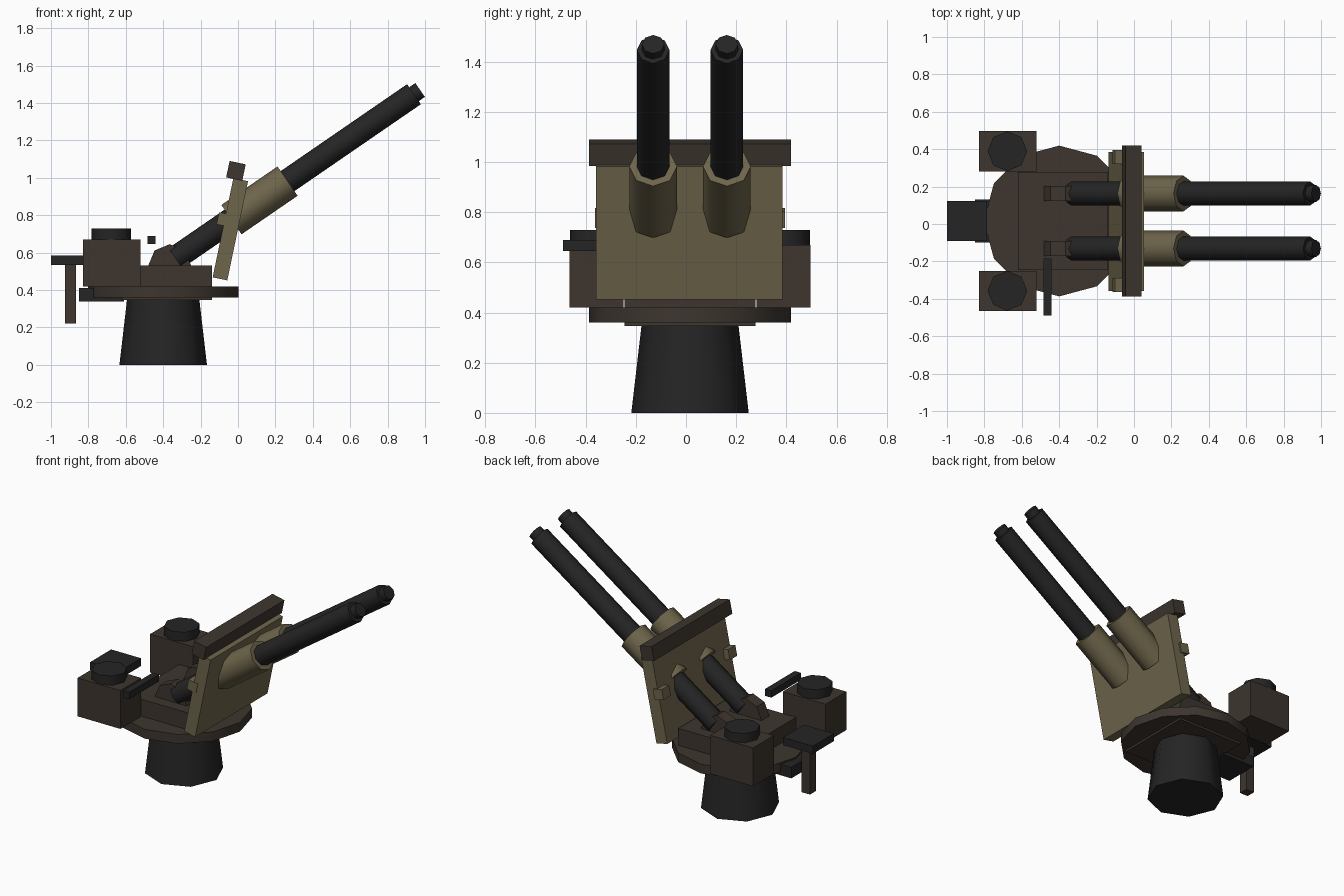
import bpy
from math import radians, sin, cos
from mathutils import Vector

cube = bpy.data.objects.get("Cube")
if cube:
    bpy.data.objects.remove(cube, do_unlink=True)


def make_material(name, color):
    m = bpy.data.materials.new(name)
    m.use_nodes = True
    m.diffuse_color = (*color, 1)
    m.node_tree.nodes["Principled BSDF"].inputs["Base Color"].default_value = (*color, 1)
    return m


GUNMETAL = make_material("dark gunmetal", (0.018, 0.018, 0.019))
BROWN = make_material("dark brown", (0.047, 0.036, 0.028))
OLIVE = make_material("olive", (0.155, 0.130, 0.070))

MID_Y = 0.016          # symmetry plane of the mount
PIVOT_X = -0.4         # turning axis
SIDES = (("left", 1), ("right", -1))


def finish(name, mat):
    ob = bpy.context.object
    ob.name = name
    ob.data.materials.append(mat)
    return ob


def box(name, center, size, mat, tilt=0):
    bpy.ops.mesh.primitive_cube_add(size=1, location=center, rotation=(0, radians(tilt), 0))
    bpy.context.object.scale = size
    bpy.ops.object.transform_apply(location=False, rotation=False, scale=True)
    return finish(name, mat)


def span(name, x, y, z, mat):
    """Upright box given by its limits on each axis."""
    lims = (x, y, z)
    return box(name, [(a + b) / 2 for a, b in lims], [b - a for a, b in lims], mat)


def tube(name, start, end, r1, r2, sides, mat, smooth=True):
    start, end = Vector(start), Vector(end)
    axis = end - start
    tilt = Vector((0, 0, 1)).rotation_difference(axis).to_euler()
    bpy.ops.mesh.primitive_cone_add(vertices=sides, radius1=r1, radius2=r2, depth=axis.length,
                                    location=(start + end) / 2, rotation=tilt)
    if smooth:
        bpy.ops.object.shade_smooth_by_angle(angle=radians(50))
    return finish(name, mat)


# Pedestal and turntable
tube("pedestal", (PIVOT_X, MID_Y, 0), (PIVOT_X, MID_Y, 0.36), 0.234, 0.192, 8, GUNMETAL)
tube("turntable", (PIVOT_X, MID_Y, 0.36), (PIVOT_X, MID_Y, 0.42), 0.403, 0.403, 12, BROWN)
span("gun_bed", (-0.62, -0.14), (MID_Y - 0.262, MID_Y + 0.262), (0.346, 0.53), BROWN)

# Gunner's seat, its post and the footrest
span("seat", (-1.0, -0.785), (MID_Y - 0.108, MID_Y + 0.108), (0.535, 0.585), GUNMETAL)
span("seat_post", (-0.925, -0.865), (MID_Y - 0.03, MID_Y + 0.03), (0.22, 0.54), BROWN)
span("footrest", (-0.85, -0.61), (MID_Y - 0.115, MID_Y + 0.115), (0.338, 0.41), GUNMETAL)

# Control handle on the right
span("control_handle", (-0.485, -0.44), (-0.49, -0.185), (0.645, 0.69), GUNMETAL)

# Tilted shield with its top rail
box("shield", (-0.041, 0.013, 0.725), (0.08, 0.745, 0.542), OLIVE, 11.8)
box("shield_rail", (-0.011, MID_Y, 1.037), (0.088, 0.805, 0.09), BROWN, 12)

# Gun axis: a point s units along the elevated bore line
ELEV = radians(34.5)


def bore(s, y):
    return (-0.335 + s * cos(ELEV), y, 0.57 + s * sin(ELEV))


for side, k in SIDES:
    # Ammunition box with round lid
    y = MID_Y + k * 0.373
    span(side + "_ammo_box", (-0.83, -0.522), (y - 0.107, y + 0.107), (0.42, 0.67), BROWN)
    tube(side + "_ammo_lid", (-0.677, y, 0.66), (-0.677, y, 0.73), 0.106, 0.106, 8, GUNMETAL)

    # Gun barrel, sleeve, muzzle and trunnion
    g = MID_Y + k * 0.147
    tube(side + "_barrel", bore(0, g), bore(1.548, g), 0.065, 0.065, 8, GUNMETAL)
    tube(side + "_muzzle", bore(1.54, g), bore(1.588, g), 0.045, 0.045, 8, GUNMETAL)
    tube(side + "_sleeve", bore(0.364, g), bore(0.728, g), 0.095, 0.095, 8, OLIVE)
    tube(side + "_trunnion", (-0.365, g - 0.04, 0.53), (-0.365, g + 0.04, 0.53),
         0.115, 0.115, 8, BROWN, smooth=False)

    # Bracket on the back edge of the shield
    box(side + "_shield_bracket", (-0.076, MID_Y + k * 0.341, 0.777), (0.066, 0.075, 0.066),
        OLIVE, 11.8)
